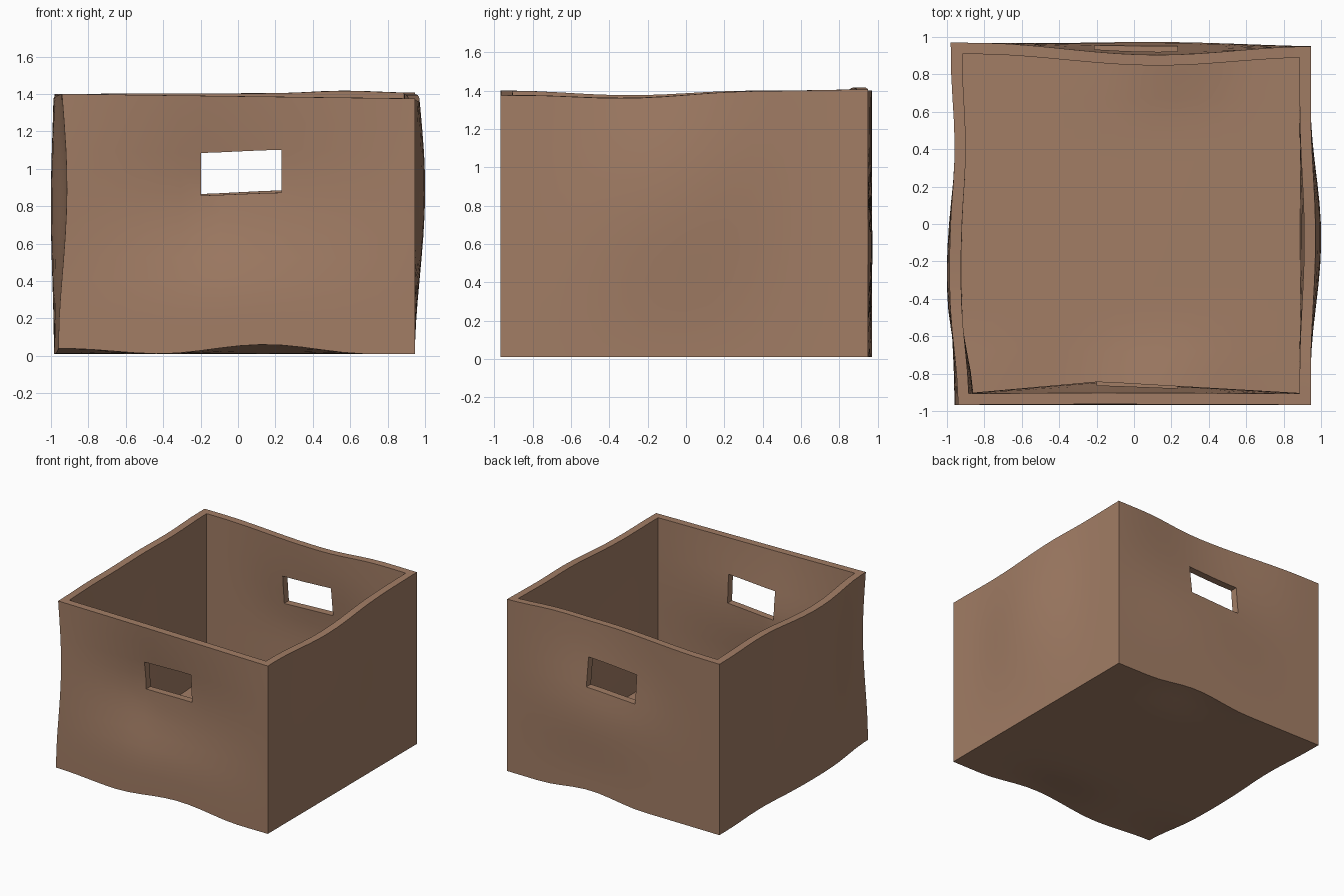
import bpy, bmesh
from math import cos, pi

if "Cube" in bpy.data.objects:
    bpy.data.objects.remove(bpy.data.objects["Cube"])

T = 0.06                       # wall thickness
H = 1.4                        # wall height
HOLE_X, HOLE_Z = (-0.215, 0.245), (0.868, 1.10)


def bump(t, c, w):
    d = abs(t - c) / w
    return cos(d * pi / 2) ** 2 if d < 1 else 0.0


def tent(t, lo, c, hi):
    return max(0.0, min((t - lo) / (c - lo), (hi - t) / (hi - c)))


def spaced(keys, step):
    """Key lines plus even subdivisions between them."""
    out = [keys[0]]
    for a, b in zip(keys, keys[1:]):
        n = max(1, round((b - a) / step))
        out += [a + (b - a) * i / n for i in range(1, n + 1)]
    return out


def warp(x, y, z):
    """Bend the straight box into its sagging, worn shape."""
    right, left = max(0, x), max(0, -x)
    back, front = max(0, y), max(0, -y)
    low, high = max(0, 1 - z / 0.5), max(0, (z - 0.7) / 0.7)
    u, v, h = (x + 1) / 2, (y + 1) / 2, z / H

    # skewed corners
    nx = x * 0.945 if x > 0 else x * (0.96 + 0.02 * v)
    ny = y * (0.97 - 0.02 * u) if y > 0 else y * 0.967
    top = (1.40 - 0.025 * u) * (1 - v) + (1.40 + 0.007 * u) * v
    nz = 0.01 + (top - 0.01) * h

    # side walls belly outward, front left edge pinches in
    nx += right * 0.056 * bump(y, -0.08, 0.75) * bump(z, 0.9, 0.95)
    nx -= left * 0.034 * bump(y, -0.3, 0.65) * (0.5 + 0.5 * bump(z, 0.8, 0.8))
    nx += left * 0.015 * bump(y, 0.45, 0.45)
    nx += left * 0.045 * bump(z, 0.9, 0.9) * bump(y, -1, 0.55)

    # front wall dented, back wall leaning in at the rim
    ny += front * 0.07 * tent(x, -1, -0.2, 1) * bump(z, 0.85, 0.65)
    ny -= back * 0.055 * bump(x, 0.1, 0.95) * bump(z, H, 0.8)
    ny += back * 0.015 * bump(z, 0.6, 0.5) * bump(x, 0.2, 0.9)

    # uneven base
    nz += low * bump(y, -1, 0.5) * (0.05 * bump(x, 0.15, 0.6) + 0.03 * bump(x, -1, 0.6))
    nz += low * bump(y, 1, 0.45) * 0.045 * bump(x, 0.2, 0.5)

    # uneven rim and tilted handle holes
    nz -= high * (right + left) * 0.025 * bump(y, -0.3, 0.65)
    nz += high * back * 0.012 * bump(x, 0.6, 0.4)
    nz += 0.065 * x * bump(z, 1.0, 0.4) * bump(x, 0, 0.9)
    return nx, ny, nz


# grid lines, with walls, floor and holes on exact lines
t = T / 0.96
xs = spaced([-1, -1 + t, HOLE_X[0], HOLE_X[1], 1 - t, 1], 0.12)
ys = spaced([-1, -1 + t, 1 - t, 1], 0.12)
zs = spaced([0, T, HOLE_Z[0], HOLE_Z[1], H], 0.12)
lines = (xs, ys, zs)


def solid(c):
    if any(i < 0 or i >= len(l) - 1 for i, l in zip(c, lines)):
        return False
    x, y, z = ((l[i] + l[i + 1]) / 2 for i, l in zip(c, lines))
    if z < T or abs(x) > 1 - t:
        return True
    in_hole = HOLE_X[0] < x < HOLE_X[1] and HOLE_Z[0] < z < HOLE_Z[1]
    return abs(y) > 1 - t and not in_hole


bm = bmesh.new()
verts = {}


def vert(key):
    if key not in verts:
        verts[key] = bm.verts.new(warp(*(l[i] for i, l in zip(key, lines))))
    return verts[key]


# skin of the hollow box
for i in range(len(xs) - 1):
    for j in range(len(ys) - 1):
        for k in range(len(zs) - 1):
            cell = (i, j, k)
            if not solid(cell):
                continue
            for axis in range(3):
                for side in (0, 1):
                    n = list(cell)
                    n[axis] += 1 if side else -1
                    if solid(n):
                        continue
                    b, c = (axis + 1) % 3, (axis + 2) % 3
                    quad = []
                    for db, dc in ((0, 0), (1, 0), (1, 1), (0, 1)):
                        key = list(cell)
                        key[axis] += side
                        key[b] += db
                        key[c] += dc
                        quad.append(vert(tuple(key)))
                    bm.faces.new(quad if side else quad[::-1])

mesh = bpy.data.meshes.new("open_box")
bm.to_mesh(mesh)
bm.free()
box = bpy.data.objects.new("open_box", mesh)
bpy.context.collection.objects.link(box)

mat = bpy.data.materials.new("brown_card")
mat.diffuse_color = (0.36, 0.205, 0.13, 1)
mat.use_nodes = True
mat.node_tree.nodes["Principled BSDF"].inputs["Base Color"].default_value = mat.diffuse_color
mesh.materials.append(mat)

bpy.context.view_layer.objects.active = box
box.select_set(True)
bpy.ops.object.shade_smooth_by_angle(angle=0.6)
